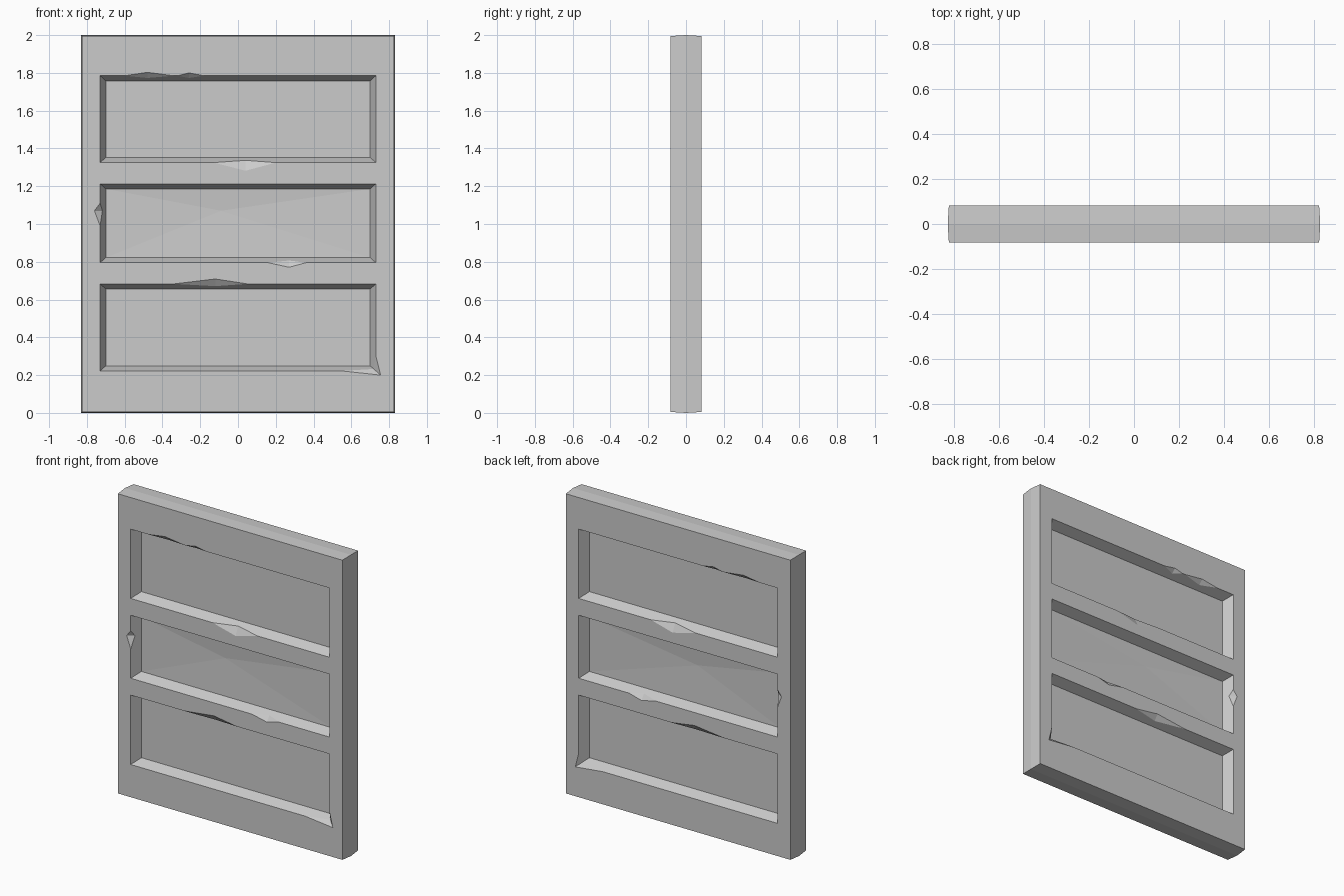
import bpy, bmesh
from mathutils import Vector

if "Cube" in bpy.data.objects:
    bpy.data.objects.remove(bpy.data.objects["Cube"])

HALF_T = 0.083     # half thickness of the door
PANEL_Y = -0.014   # recessed panel plane
INSET = 0.03       # slope of the recess walls
MID = 0.4          # how deep the chips reach down the walls

bm = bmesh.new()


def vert(x, y, z):
    return bm.verts.new((x, y, z))


def rim(x, y, z0, z1):
    return [vert(-x, y, z0), vert(x, y, z0), vert(x, y, z1), vert(-x, y, z1)]


def loop_edges(vs):
    return [bm.edges.new((vs[i], vs[(i + 1) % len(vs)])) for i in range(len(vs))]


def recess(z0, z1, chips, corner_chip=None, dent=None):
    """Sloped recess; chips = (side, start, peak, end, size), sides 0 bottom, 1 right, 2 top, 3 left."""
    x = 0.73
    base = [(-x, z0), (x, z0), (x, z1), (-x, z1)]
    inward = [Vector((0, 1)), Vector((-1, 0)), Vector((0, -1)), Vector((1, 0))]
    depth = PANEL_Y + HALF_T
    inner = [vert(cx - INSET * (1 if cx > 0 else -1), PANEL_Y,
                  cz + 0.027 * (1 if cz == z0 else -1)) for cx, cz in base]
    corner = [vert(cx, -HALF_T, cz) for cx, cz in base]
    wall_corner = list(corner)
    outline = []
    if corner_chip:
        k, ax, az = corner_chip
        wall_corner[k] = bm.verts.new(corner[k].co.lerp(inner[k].co, MID))
        corner[k].co = (ax, -HALF_T, az)
    for s in range(4):
        n = (s + 1) % 4
        wall = [wall_corner[s]]
        outline.append(corner[s])

        def at(t, out, y=-HALF_T):
            p = Vector((t, base[s][1]) if s % 2 == 0 else (base[s][0], t)) - inward[s] * out
            return vert(p.x, y, p.y)

        # chip touching the start corner
        if corner_chip and corner_chip[0] == s:
            b = at(0.30, 0)
            bm.faces.new((corner[s], b, wall_corner[s]))
            wall.append(b)
            outline.append(b)
        # chips along the side
        for cs, t0, t1, t2, size in chips:
            if cs != s:
                continue
            a, p, b = at(t0, 0), at(t1, size), at(t2, 0)
            m = at(t1, -INSET * MID, -HALF_T + depth * MID)
            bm.faces.new((a, p, m))
            bm.faces.new((p, b, m))
            wall += [a, m, b]
            outline += [a, p, b]
        # chip touching the end corner
        if corner_chip and corner_chip[0] == n:
            a = at(0.55, 0)
            bm.faces.new((a, corner[n], wall_corner[n]))
            wall.append(a)
            outline.append(a)
        bm.faces.new(wall + [wall_corner[n], inner[n], inner[s]])
    # panel floor
    if dent:
        c = vert(*dent)
        for s in range(4):
            bm.faces.new((inner[s], inner[(s + 1) % 4], c))
    else:
        bm.faces.new(inner)
    return outline


# outer rim: front edge and slightly bulging centre line
front = rim(0.825, -HALF_T, 0.005, 1.995)
centre = rim(0.83, 0, 0, 2)
for i in range(4):
    j = (i + 1) % 4
    bm.faces.new((front[i], front[j], centre[j], centre[i]))

# three recessed panels with chipped edges
outlines = [
    recess(1.325, 1.785, [(0, -0.13, 0.04, 0.20, 0.043),
                          (2, -0.18, -0.26, -0.32, 0.015),
                          (2, -0.34, -0.48, -0.60, 0.018)]),
    recess(0.795, 1.213, [(0, 0.16, 0.27, 0.36, 0.024),
                          (3, 1.11, 1.07, 0.99, 0.03)], dent=(-0.09, -0.005, 1.07)),
    recess(0.222, 0.683, [(2, 0.05, -0.12, -0.34, 0.026)], corner_chip=(1, 0.755, 0.20)),
]

# front frame face around the openings
edges = []
for ring in [front] + outlines:
    for i, v in enumerate(ring):
        w = ring[(i + 1) % len(ring)]
        edges.append(bm.edges.get((v, w)) or bm.edges.new((v, w)))
bmesh.ops.triangle_fill(bm, use_beauty=True, use_dissolve=False, edges=edges)

# mirror front half to the back
copy = bmesh.ops.duplicate(bm, geom=bm.verts[:] + bm.edges[:] + bm.faces[:])["geom"]
for v in copy:
    if isinstance(v, bmesh.types.BMVert):
        v.co.y = -v.co.y
bmesh.ops.remove_doubles(bm, verts=bm.verts[:], dist=0.0005)
bmesh.ops.recalc_face_normals(bm, faces=bm.faces[:])

mesh = bpy.data.meshes.new("panelled_door")
bm.to_mesh(mesh)
bm.free()
door = bpy.data.objects.new("panelled_door", mesh)
bpy.context.collection.objects.link(door)
